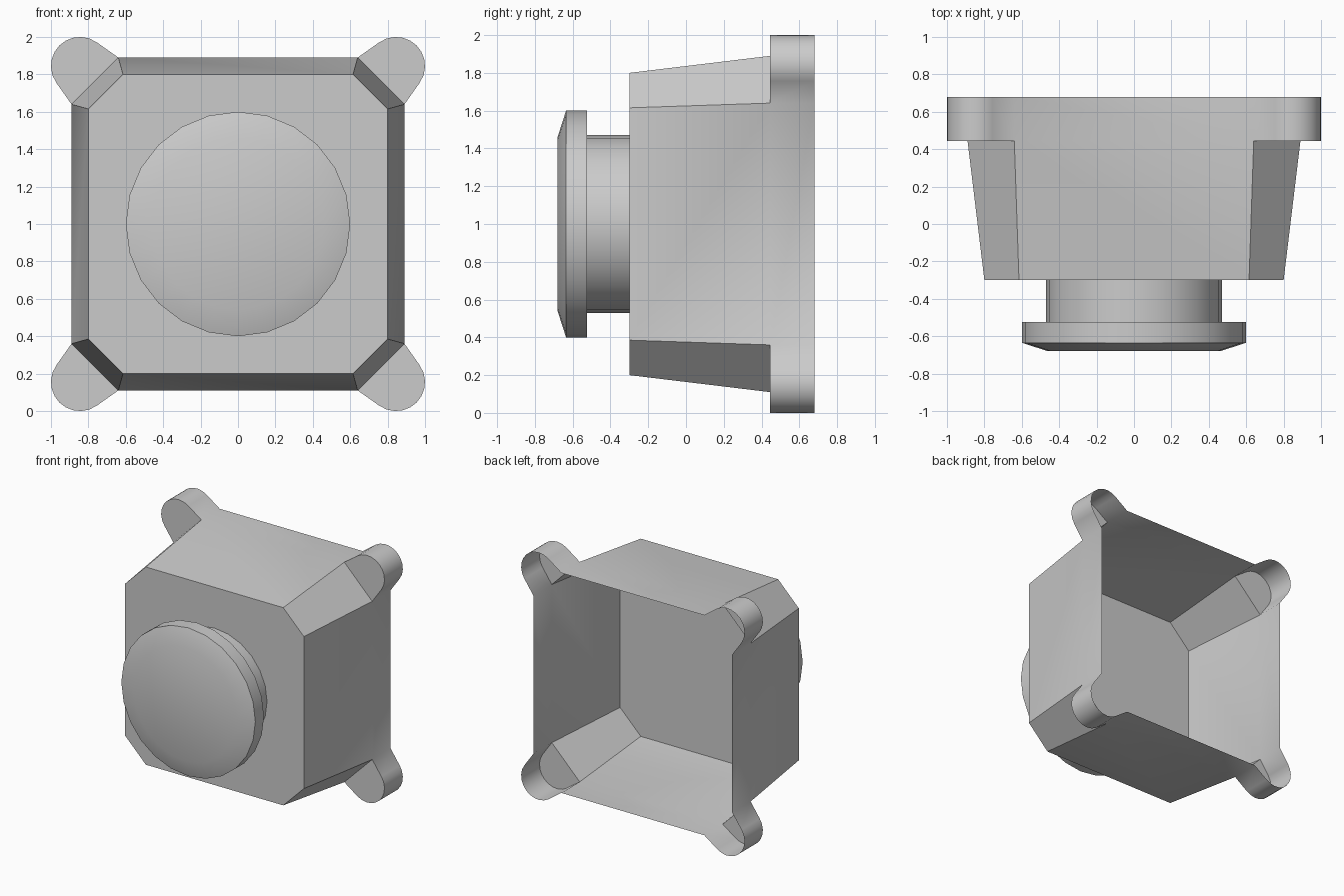
import bpy, bmesh, math
from mathutils import Vector

cube = bpy.data.objects.get("Cube")
if cube:
    bpy.data.objects.remove(cube, do_unlink=True)

MID_Z = 1.0

grey = bpy.data.materials.new("light grey")
grey.use_nodes = True
grey.diffuse_color = (0.6, 0.6, 0.6, 1)
grey.node_tree.nodes["Principled BSDF"].inputs["Base Color"].default_value = (0.6, 0.6, 0.6, 1)


def ring(bm, points, y):
    """Loop of vertices in a plane facing the front."""
    return [bm.verts.new((p.x, y, MID_Z + p.y)) for p in points]


def bridge(bm, front, back):
    """Outward quads between two matching loops."""
    n = len(front)
    for i in range(n):
        j = (i + 1) % n
        bm.faces.new((front[i], back[i], back[j], front[j]))


def finish(bm, name):
    mesh = bpy.data.meshes.new(name)
    bm.to_mesh(mesh)
    bm.free()
    obj = bpy.data.objects.new(name, mesh)
    bpy.context.collection.objects.link(obj)
    mesh.materials.append(grey)
    bpy.ops.object.select_all(action='DESELECT')
    obj.select_set(True)
    bpy.context.view_layer.objects.active = obj
    bpy.ops.object.shade_smooth_by_angle(angle=math.radians(40))
    return obj


def turn(p, k):
    """Rotate a point by k quarter turns."""
    for _ in range(k):
        p = Vector((-p.y, p.x))
    return p


def chamfered_square(side, cut):
    return [turn(Vector(c), k) for k in range(4) for c in ((side, cut), (cut, side))]


# Housing: tapered open-backed shell with four rounded corner lugs
FRONT_Y, LUG_Y, BACK_Y = -0.30, 0.445, 0.68
LUG_C, LUG_R, STEPS = 0.845, 0.155, 10
bm = bmesh.new()
face_ring = ring(bm, chamfered_square(0.80, 0.615), FRONT_Y)
mid_ring = ring(bm, chamfered_square(0.89, 0.64), LUG_Y)
bm.faces.new(face_ring)
bridge(bm, face_ring, mid_ring)

outline = []
for k in range(4):
    angles = [math.radians(-35 + 160 * i / STEPS) for i in range(STEPS + 1)]
    arc = [turn(Vector((LUG_C + LUG_R * math.cos(a), LUG_C + LUG_R * math.sin(a))), k)
           for a in angles]
    a, b = mid_ring[2 * k], mid_ring[2 * k + 1]
    lug = [a] + ring(bm, arc, LUG_Y) + [b]
    bm.faces.new(lug)
    outline += lug
rim = [bm.verts.new((v.co.x, BACK_Y, v.co.z)) for v in outline]
bridge(bm, outline, rim)
finish(bm, "housing")


def lathe(name, profile, closed_front, closed_back, sides=24):
    """Turned part about the front-to-back axis; profile runs front to back."""
    bm = bmesh.new()
    loops = []
    for r, y in profile:
        pts = [Vector((r * math.cos(2 * math.pi * i / sides),
                       r * math.sin(2 * math.pi * i / sides))) for i in range(sides)]
        loops.append(ring(bm, pts, y))
    for front, back in zip(loops, loops[1:]):
        bridge(bm, front, back)
    if closed_front:
        bm.faces.new(loops[0])
    if closed_back:
        bm.faces.new(loops[-1][::-1])
    return finish(bm, name)


# Push button: stem and bevelled cap
lathe("button_stem", [(0.47, -0.525), (0.47, FRONT_Y)], False, False)
lathe("button_cap", [(0.46, -0.68), (0.60, -0.635), (0.60, -0.525)], True, True)
